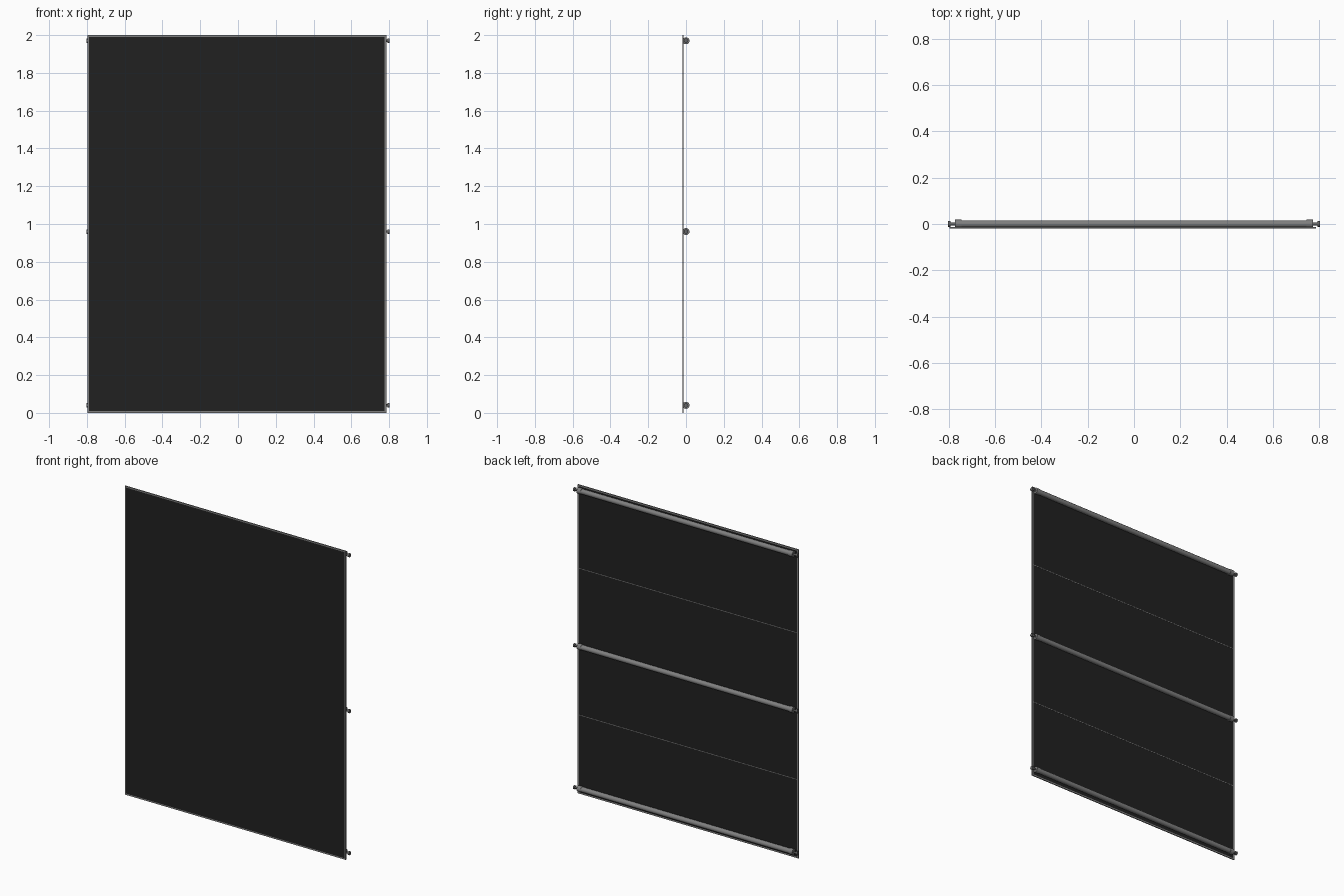
import bpy
from math import radians

cube = bpy.data.objects.get("Cube")
if cube:
    bpy.data.objects.remove(cube, do_unlink=True)


def material(name, value):
    m = bpy.data.materials.new(name)
    m.use_nodes = True
    color = (value, value, value, 1)
    m.diffuse_color = color
    m.node_tree.nodes["Principled BSDF"].inputs["Base Color"].default_value = color
    return m


BLACK = material("black fabric", 0.015)
GREY = material("grey metal", 0.21)
DARK = material("dark grey fitting", 0.13)


def box(name, lo, hi, mat):
    bpy.ops.mesh.primitive_cube_add(size=1, location=[(a + b) / 2 for a, b in zip(lo, hi)])
    o = bpy.context.object
    o.name = name
    o.scale = [b - a for a, b in zip(lo, hi)]
    o.data.materials.append(mat)
    bpy.ops.object.transform_apply(location=False, rotation=False)
    return o


def rod(name, x0, x1, z, radius, mat, sides=24):
    bpy.ops.mesh.primitive_cylinder_add(
        vertices=sides, radius=radius, depth=abs(x1 - x0),
        location=((x0 + x1) / 2, 0, z), rotation=(0, radians(90), 0))
    o = bpy.context.object
    o.name = name
    o.data.materials.append(mat)
    bpy.ops.object.shade_smooth_by_angle(angle=radians(35))
    return o


# Screen sheet and its slim metal border
LEFT, RIGHT = 0.785, -0.797
FRONT, BACK = -0.019, -0.013
EDGE = 0.009
box("screen_sheet", (RIGHT + EDGE, FRONT, EDGE), (LEFT - EDGE, BACK, 2 - EDGE), BLACK)
box("right_edge_rail", (RIGHT, FRONT, 0), (RIGHT + EDGE, BACK, 2), GREY)
box("left_edge_rail", (LEFT - EDGE, FRONT, 0), (LEFT, BACK, 2), GREY)
box("bottom_edge_strip", (RIGHT + EDGE, FRONT, 0), (LEFT - EDGE, BACK, EDGE), GREY)
box("top_edge_strip", (RIGHT + EDGE, FRONT, 2 - EDGE), (LEFT - EDGE, BACK, 2), GREY)

# Thin seams across the back, between the tubes
for name, z in (("lower_seam", 0.51), ("upper_seam", 1.46)):
    box(name, (RIGHT + EDGE, BACK - 0.001, z - 0.002),
        (LEFT - EDGE, BACK + 0.001, z + 0.002), GREY)

# Support tubes with collars, pins and end discs
for level, z in (("bottom", 0.04), ("middle", 0.96), ("top", 1.97)):
    rod(level + "_tube", -0.76, 0.76, z, 0.016, GREY)
    for side, s in (("left", 1), ("right", -1)):
        part = level + "_" + side
        rod(part + "_collar", s * 0.745, s * 0.772, z, 0.0185, GREY)
        rod(part + "_pin", s * 0.77, s * 0.795, z, 0.006, DARK, 12)
        rod(part + "_end_disc", s * 0.792, s * 0.803, z, 0.012, DARK, 16)
